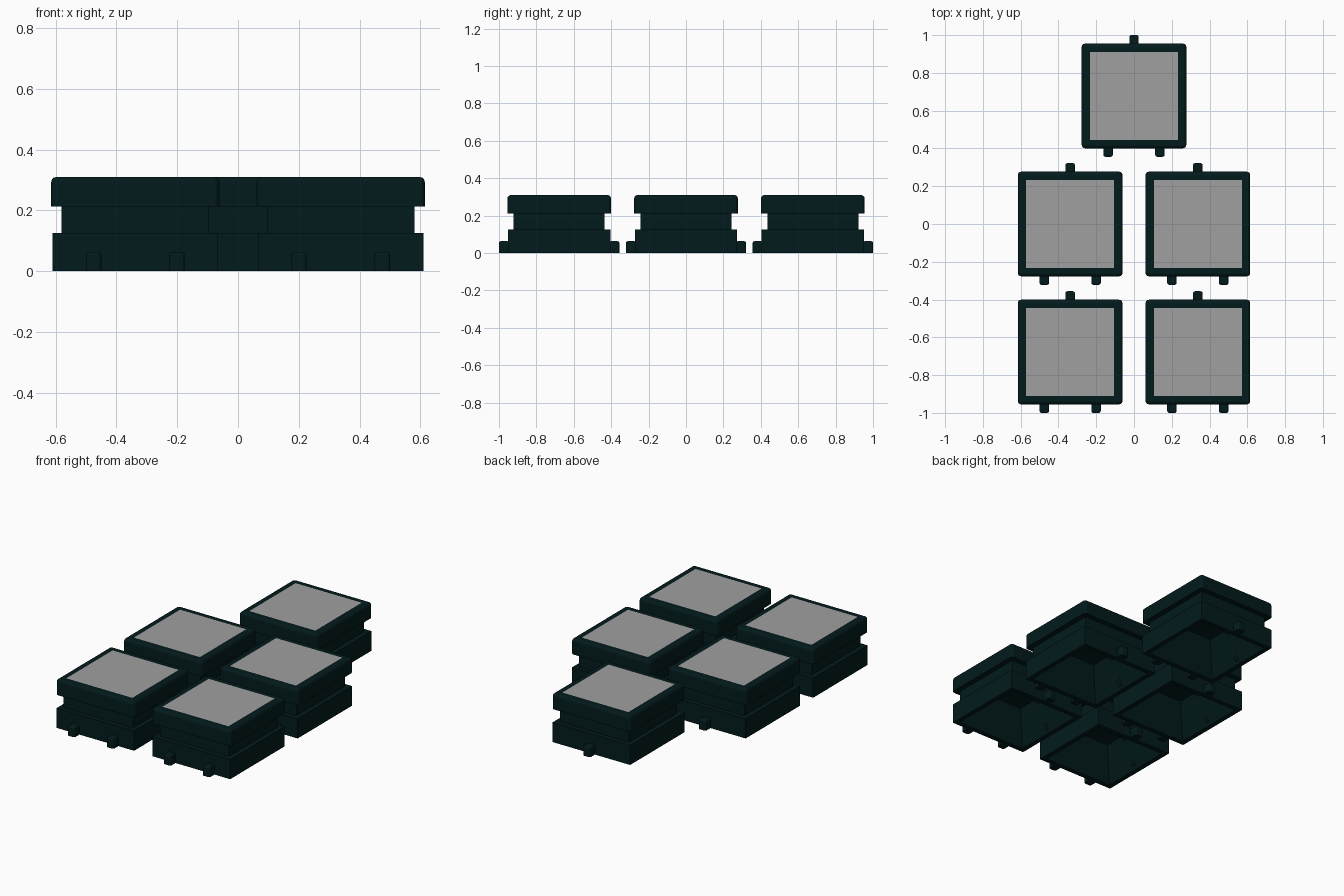
import bpy, bmesh, math
from mathutils import Matrix, Vector

if "Cube" in bpy.data.objects:
    bpy.data.objects.remove(bpy.data.objects["Cube"])


def material(name, rgb):
    m = bpy.data.materials.new(name)
    m.diffuse_color = (*rgb, 1)
    m.use_nodes = True
    m.node_tree.nodes["Principled BSDF"].inputs["Base Color"].default_value = m.diffuse_color
    return m


DARK = material("dark teal", (0.0008, 0.0105, 0.0115))
GREY = material("grey panel", (0.35, 0.35, 0.35))


def finish(bm, name, loc, mats):
    bmesh.ops.recalc_face_normals(bm, faces=bm.faces)
    me = bpy.data.meshes.new(name)
    bm.to_mesh(me)
    bm.free()
    ob = bpy.data.objects.new(name, me)
    ob.location = loc
    bpy.context.collection.objects.link(ob)
    for m in mats:
        me.materials.append(m)
    return ob


def box(bm, size, centre):
    mat = Matrix.Translation(centre) @ Matrix.Diagonal((*size, 1))
    return bmesh.ops.create_cube(bm, size=1, matrix=mat)["verts"]


def make_body(loc):
    # stepped square shell: tapered cavity, rim, base wall, ledge, neck
    profile = [(0.15, 0.2), (0.243, 0), (0.273, 0), (0.273, 0.125),
               (0.243, 0.125), (0.243, 0.213)]
    bm = bmesh.new()
    rings = [[bm.verts.new((sx * h, sy * h, z)) for sx, sy in
              ((-1, -1), (1, -1), (1, 1), (-1, 1))] for h, z in profile]
    for a, b in zip(rings, rings[1:]):
        for i in range(4):
            j = (i + 1) % 4
            bm.faces.new((a[i], a[j], b[j], b[i]))
    bm.faces.new(rings[0])
    bm.faces.new(rings[-1])
    finish(bm, "block_body", loc, [DARK])


def make_rib(loc, side):
    # thin curved gusset from the cavity ceiling down to a side wall
    cx, rx, rz = 0.08, 0.15, 0.18
    curve = [(cx + rx * math.sin(t), 0.02 + rz * math.cos(t))
             for t in (i * math.pi / 16 for i in range(9))]
    curve += [(0.243, 0.02), (0.16, 0.2)]
    bm = bmesh.new()
    face = bm.faces.new([bm.verts.new((side * x, -0.012, z)) for x, z in curve])
    new = bmesh.ops.extrude_face_region(bm, geom=[face])["geom"]
    bmesh.ops.translate(bm, vec=(0, 0.024, 0),
                        verts=[v for v in new if isinstance(v, bmesh.types.BMVert)])
    finish(bm, "cavity_rib", loc, [DARK])


def make_cap(loc):
    # rounded lid with a flush grey panel
    bm = bmesh.new()
    box(bm, (0.554, 0.554, 0.098), (0, 0, 0.261))
    edges = [e for e in bm.edges if max(v.co.z for v in e.verts) > 0.3]
    bmesh.ops.bevel(bm, geom=edges, offset=0.018, segments=3, profile=0.5, affect="EDGES")
    top = max(bm.faces, key=lambda f: f.calc_center_median().z)
    half = max(v.co.x for v in top.verts)
    bmesh.ops.inset_region(bm, faces=[top], thickness=half - 0.2325, use_even_offset=True)
    top.material_index = 1
    finish(bm, "block_cap", loc, [DARK, GREY])


def make_tab(loc, x, side):
    # small connector peg with rounded top and outer edges
    bm = bmesh.new()
    box(bm, (0.05, 0.055, 0.063), (0, side * 0.2945, 0.0315))
    edges = [e for e in bm.edges
             if all(v.co.z > 0.05 for v in e.verts)
             or all(v.co.y * side > 0.3 for v in e.verts) and
             any(v.co.z > 0.05 for v in e.verts)]
    bmesh.ops.bevel(bm, geom=edges, offset=0.01, segments=3, profile=0.5, affect="EDGES")
    finish(bm, "connector_tab", Vector(loc) + Vector((x, 0, 0)), [DARK])


# five blocks: two rows of two and one at the back
for cx, cy in ((-0.338, -0.678), (0.338, -0.678), (-0.338, 0), (0.338, 0), (0, 0.678)):
    centre = (cx, cy, 0)
    make_body(centre)
    make_cap(centre)
    for side in (-1, 1):
        make_rib(centre, side)
    for x, side in ((-0.137, -1), (0.137, -1), (0, 1)):
        make_tab(centre, x, side)
